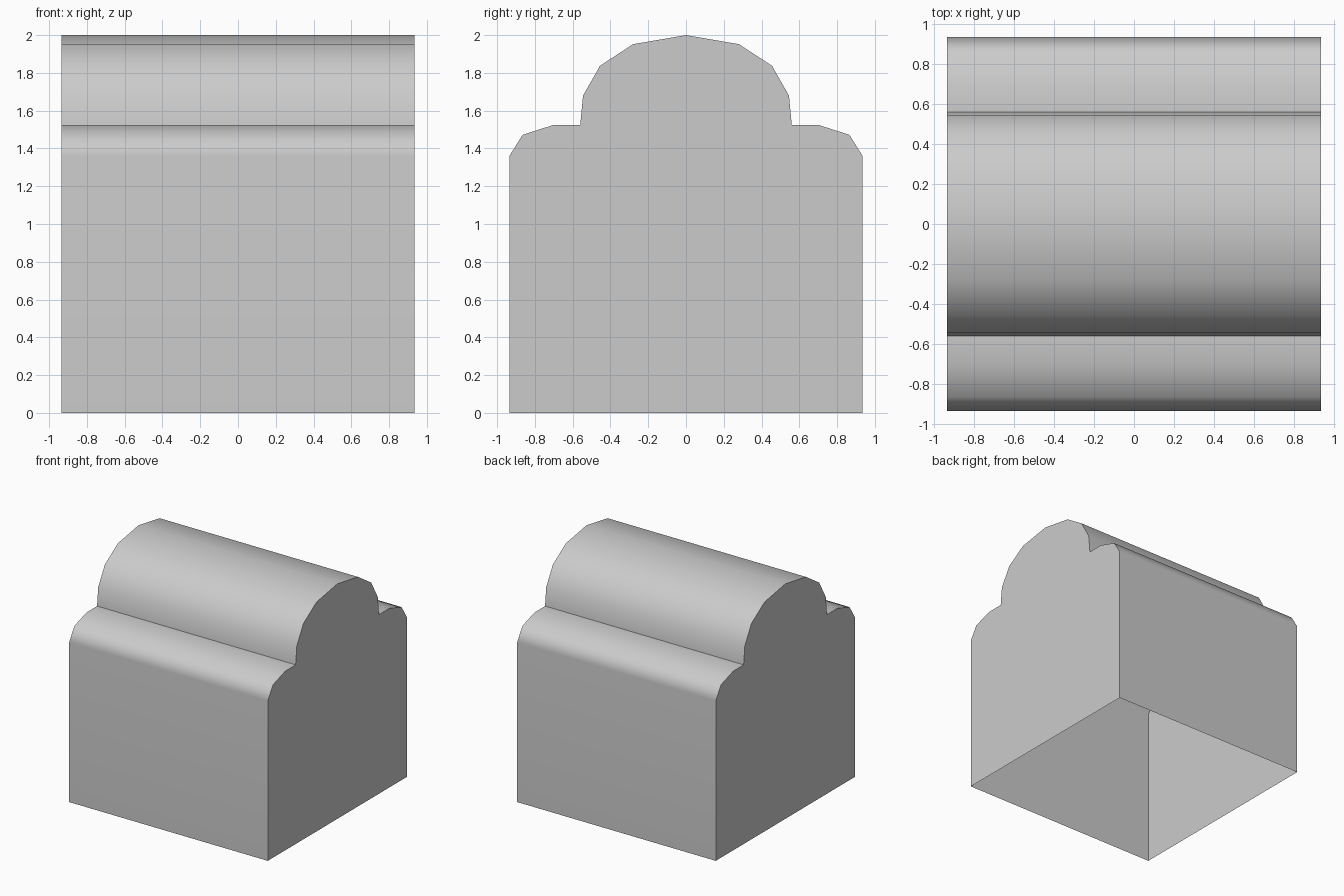
import bpy
import bmesh
import math

cube = bpy.data.objects.get("Cube")
if cube:
    bpy.data.objects.remove(cube, do_unlink=True)

HALF = 0.935

# Plain grey finish
grey = bpy.data.materials.new("plain_grey")
grey.use_nodes = True
colour = (0.6, 0.6, 0.6, 1)
grey.diffuse_color = colour
grey.node_tree.nodes["Principled BSDF"].inputs["Base Color"].default_value = colour

# Half outline (y, z): wall, rounded shoulder, ledge, arched top
half = [(-HALF, 0), (-HALF, 1.36), (-0.865, 1.472), (-0.7, 1.525), (-0.56, 1.525),
        (-0.545, 1.68), (-0.455, 1.838), (-0.28, 1.952)]
outline = half + [(0, 2)] + [(-y, z) for y, z in reversed(half)]

# Hollow shell: swept strip with two end walls, open underneath
bm = bmesh.new()
right = [bm.verts.new((-HALF, y, z)) for y, z in outline]
left = [bm.verts.new((HALF, y, z)) for y, z in outline]
for i in range(len(outline) - 1):
    bm.faces.new((right[i], left[i], left[i + 1], right[i + 1]))
bm.faces.new(right)
bm.faces.new(left[::-1])
bmesh.ops.recalc_face_normals(bm, faces=bm.faces)
mesh = bpy.data.meshes.new("arched_shell")
bm.to_mesh(mesh)
bm.free()
mesh.materials.append(grey)

shell = bpy.data.objects.new("arched_shell", mesh)
bpy.context.collection.objects.link(shell)
bpy.context.view_layer.objects.active = shell
shell.select_set(True)
bpy.ops.object.shade_smooth_by_angle(angle=math.radians(50))

# Keep the large walls flat beside the rounded shoulders
weighted = shell.modifiers.new("flat_walls", "WEIGHTED_NORMAL")
weighted.keep_sharp = True
